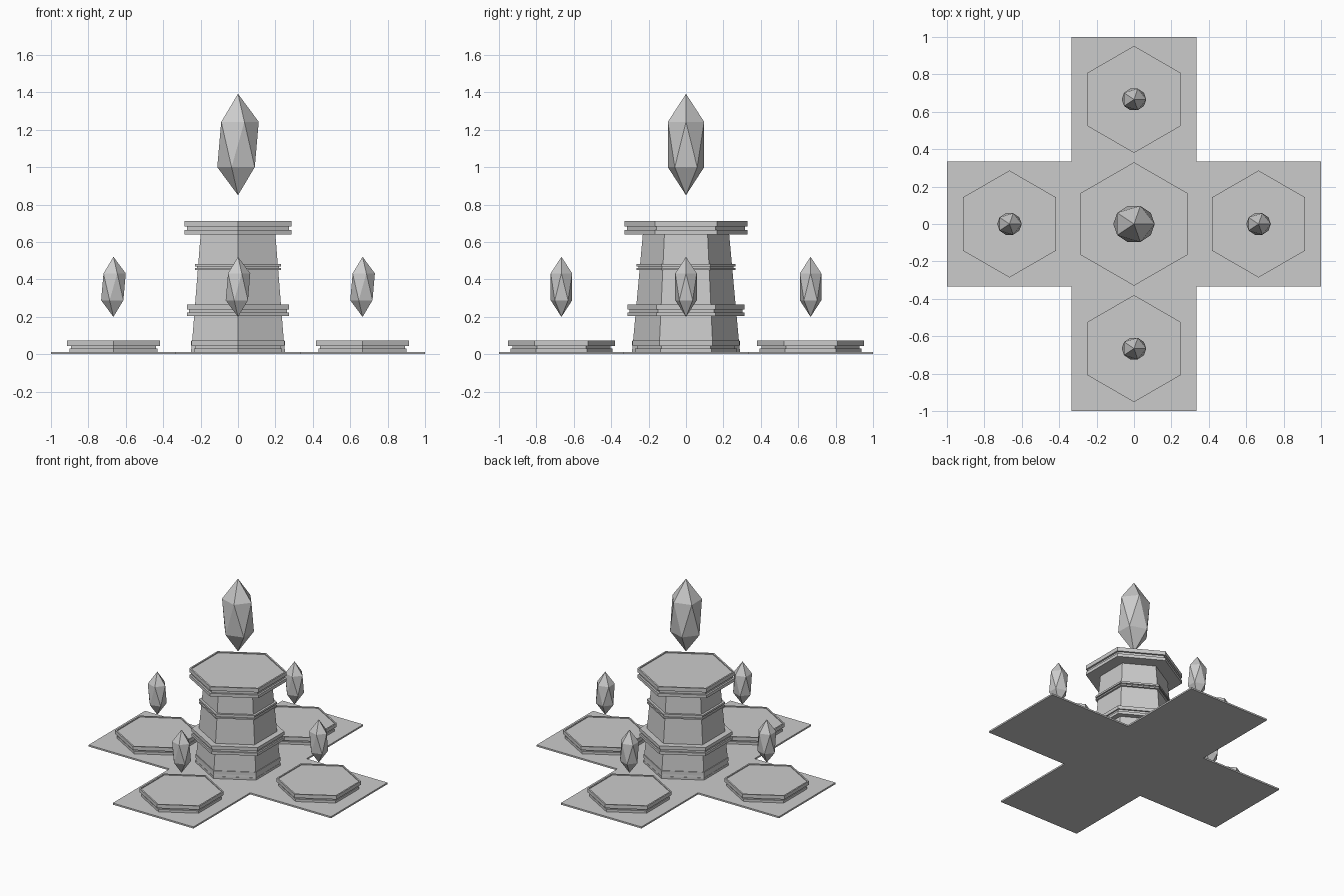
import bpy, bmesh, math

if "Cube" in bpy.data.objects:
    bpy.data.objects.remove(bpy.data.objects["Cube"])

stone = bpy.data.materials.new("stone_grey")
stone.diffuse_color = (0.6, 0.6, 0.6, 1)
stone.use_nodes = True
stone.node_tree.nodes["Principled BSDF"].inputs["Base Color"].default_value = stone.diffuse_color


def finish(name, bm, loc=(0, 0, 0)):
    bmesh.ops.recalc_face_normals(bm, faces=bm.faces[:])
    mesh = bpy.data.meshes.new(name)
    bm.to_mesh(mesh)
    bm.free()
    mesh.materials.append(stone)
    obj = bpy.data.objects.new(name, mesh)
    obj.location = loc
    bpy.context.collection.objects.link(obj)
    return obj


def hex_stack(name, profile, loc=(0, 0, 0)):
    """Six-sided solid through (corner radius, height) pairs, corners on the y axis."""
    bm = bmesh.new()
    rings = []
    for r, z in profile:
        angles = [math.radians(30 + 60 * k) for k in range(6)]
        rings.append([bm.verts.new((r * math.cos(a), r * math.sin(a), z)) for a in angles])
    for low, high in zip(rings, rings[1:]):
        for k in range(6):
            n = (k + 1) % 6
            bm.faces.new((low[k], low[n], high[n], high[k]))
    bm.faces.new(rings[0][::-1])
    bm.faces.new(rings[-1])
    return finish(name, bm, loc)


def crystal(name, loc, size):
    """Stretched twenty-sided gem."""
    bm = bmesh.new()
    bmesh.ops.create_icosphere(bm, subdivisions=1, radius=1)
    bmesh.ops.scale(bm, vec=(0.124 * size, 0.114 * size, 0.271 * size), verts=bm.verts[:])
    return finish(name, bm, loc)


def collar(r, z0, z1, groove):
    """Grooved band: two lips with a recess between them."""
    a, b = z0 + (z1 - z0) * 0.32, z0 + (z1 - z0) * 0.6
    return [(r, z0), (r, a), (r - groove, a), (r - groove, b), (r, b), (r, z1)]


# Cross-shaped floor slab
A, B, T = 1.0, 0.333, 0.012
outline = [(-B, -A), (B, -A), (B, -B), (A, -B), (A, B), (B, B),
           (B, A), (-B, A), (-B, B), (-A, B), (-A, -B), (-B, -B)]
bm = bmesh.new()
base = bm.faces.new([bm.verts.new((x, y, 0)) for x, y in outline])
new = bmesh.ops.extrude_face_region(bm, geom=[base], use_keep_orig=True)["geom"]
bmesh.ops.translate(bm, vec=(0, 0, T),
                    verts=[v for v in new if isinstance(v, bmesh.types.BMVert)])
finish("floor_slab", bm)

# Tapered tower shaft and its bands
hex_stack("tower_shaft", [(0.289, 0.006), (0.283, 0.07), (0.23, 0.65)])
hex_stack("tower_foot", collar(0.289, 0.008, 0.07, 0.007))
hex_stack("tower_lower_band", collar(0.314, 0.203, 0.265, 0.012))
hex_stack("tower_middle_band", collar(0.264, 0.45, 0.483, 0.010))
hex_stack("tower_cap", collar(0.33, 0.64, 0.712, 0.015) + [(0.317, 0.712), (0.317, 0.705)])
crystal("tower_crystal", (0, 0, 1.121), 1)

# Four side pads, each with a floating crystal
for side, x, y in (("front", 0, -1), ("right", 1, 0), ("back", 0, 1), ("left", -1, 0)):
    px, py = x * 0.666, y * 0.666
    hex_stack(side + "_pad",
              [(0.272, 0.006), (0.272, 0.03), (0.262, 0.03), (0.262, 0.045),
               (0.286, 0.045), (0.286, 0.072), (0.274, 0.072), (0.274, 0.066)],
              (px, py, 0))
    crystal(side + "_crystal", (px, py, 0.36), 0.593)
